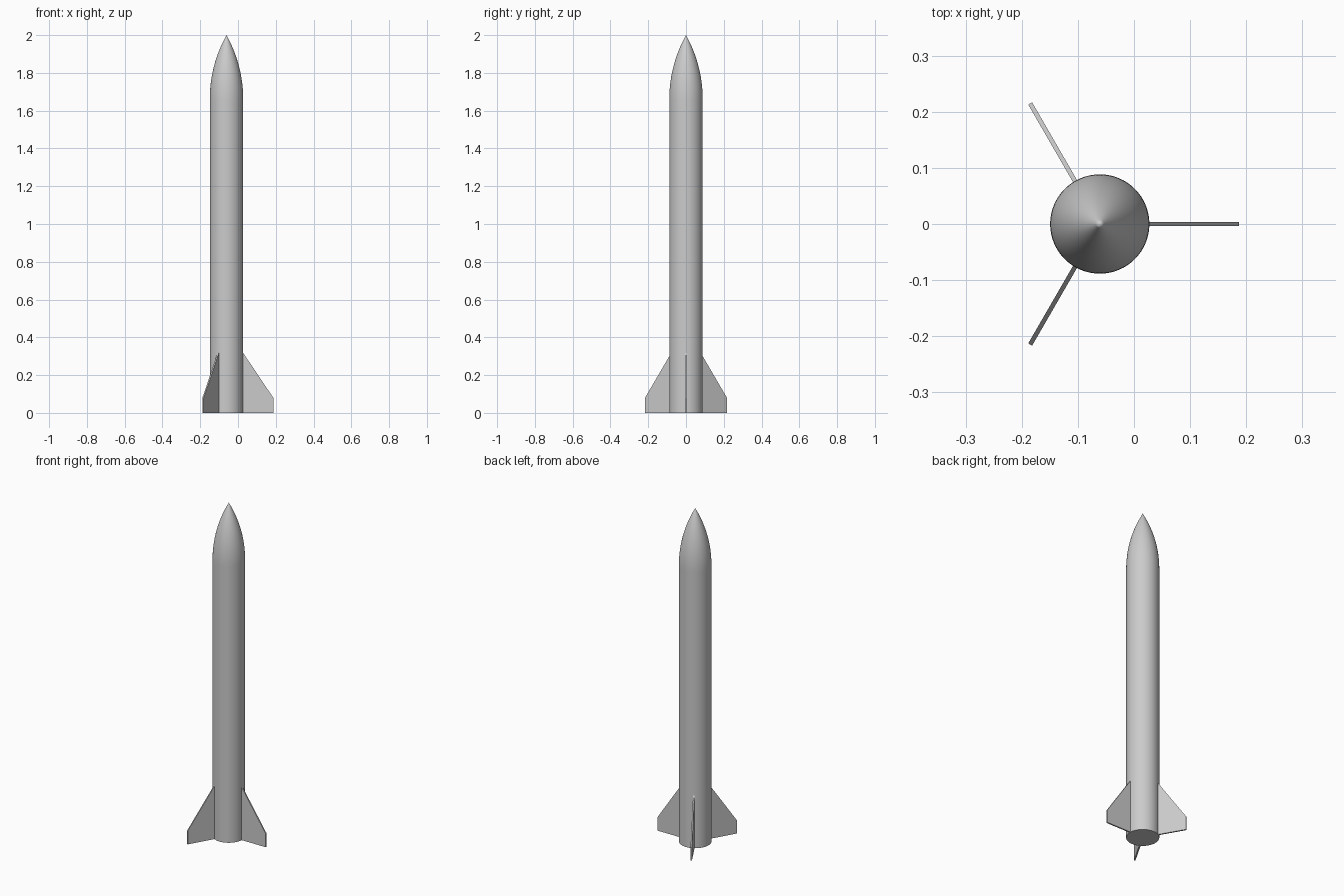
import bpy, bmesh
from math import sqrt, cos, sin, pi, radians
from mathutils import Matrix, Vector

if "Cube" in bpy.data.objects:
    bpy.data.objects.remove(bpy.data.objects["Cube"])

CX = -0.061          # body axis, offset so the three fins centre the model
R = 0.0885           # body radius
Z_NOSE, Z_TIP = 1.66, 2.0
FIN_R, FIN_T = 0.248, 0.008
SEGS = 64


def finish(name, bm, smooth=False):
    bmesh.ops.remove_doubles(bm, verts=bm.verts, dist=1e-5)
    bmesh.ops.recalc_face_normals(bm, faces=bm.faces)
    me = bpy.data.meshes.new(name)
    bm.to_mesh(me)
    bm.free()
    ob = bpy.data.objects.new(name, me)
    bpy.context.collection.objects.link(ob)
    if smooth:
        bpy.ops.object.select_all(action='DESELECT')
        ob.select_set(True)
        bpy.context.view_layer.objects.active = ob
        bpy.ops.object.shade_smooth_by_angle(angle=radians(35))
    return ob


def lathe(name, profile):
    """Spin an (r, z) profile around the rocket axis."""
    bm = bmesh.new()
    vs = [bm.verts.new((CX + r, 0, z)) for r, z in profile]
    es = [bm.edges.new(p) for p in zip(vs, vs[1:])]
    bmesh.ops.spin(bm, geom=vs + es, cent=(CX, 0, 0), axis=(0, 0, 1),
                   angle=2 * pi, steps=SEGS)
    return finish(name, bm, True)


# Body tube with a flat closed base
lathe("body_tube", [(0, 0), (R, 0), (R, Z_NOSE)])

# Tangent ogive nose
L = Z_TIP - Z_NOSE
rho = (R * R + L * L) / (2 * R)
N = 24
nose = [(sqrt(rho * rho - (L * i / N) ** 2) + R - rho, Z_NOSE + L * i / N)
        for i in range(N)]
lathe("nose_cone", nose + [(0, Z_TIP)])

# Three clipped fins, roots slightly sunk into the tube
outline = [(R - 0.002, 0), (FIN_R, 0), (FIN_R, 0.08), (R - 0.002, 0.32)]
for k in range(3):
    bm = bmesh.new()
    face = bm.faces.new([bm.verts.new((r, -FIN_T / 2, z)) for r, z in outline])
    ext = bmesh.ops.extrude_face_region(bm, geom=[face])
    new = [v for v in ext["geom"] if isinstance(v, bmesh.types.BMVert)]
    bmesh.ops.translate(bm, verts=new, vec=(0, FIN_T, 0))
    place = Matrix.Translation((CX, 0, 0)) @ Matrix.Rotation(k * 2 * pi / 3, 4, 'Z')
    bm.transform(place)
    finish(f"fin_{k + 1}", bm)
